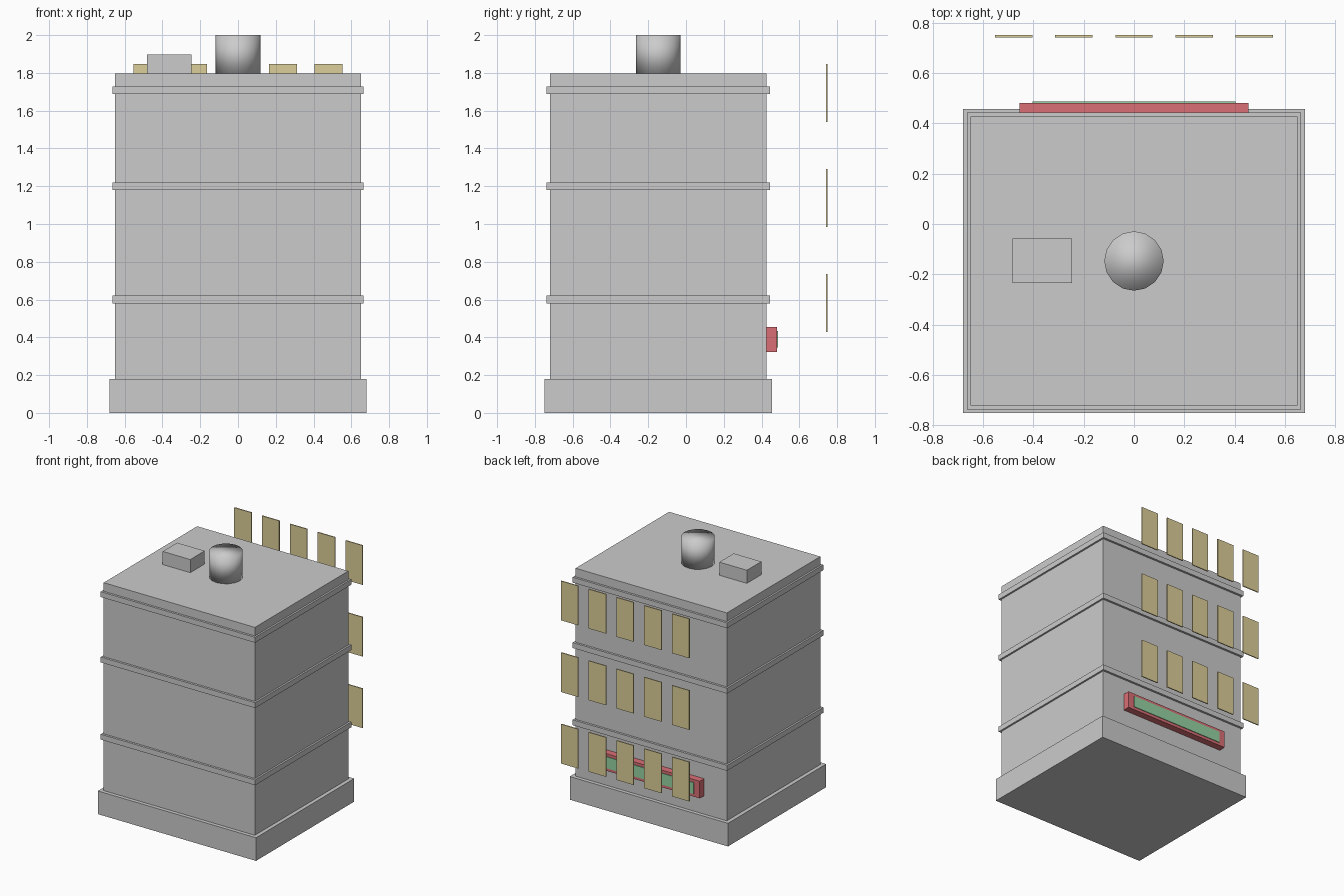
import bpy

if "Cube" in bpy.data.objects:
    bpy.data.objects.remove(bpy.data.objects["Cube"])

CY = -0.147  # centre line of the building in y


def material(name, rgb):
    m = bpy.data.materials.new(name)
    m.diffuse_color = (*rgb, 1)
    m.use_nodes = True
    m.node_tree.nodes["Principled BSDF"].inputs["Base Color"].default_value = m.diffuse_color
    return m


tan = material("tan", (0.72, 0.62, 0.32))
red = material("red", (0.70, 0.16, 0.18))
green = material("green", (0.30, 0.65, 0.36))


def box(name, x, y, z, mat=None):
    """Axis-aligned box from (min, max) ranges."""
    r = (x, y, z)
    bpy.ops.mesh.primitive_cube_add(size=1, location=[(a + b) / 2 for a, b in r])
    o = bpy.context.object
    o.name = name
    o.scale = [b - a for a, b in r]
    bpy.ops.object.transform_apply(location=False, rotation=False, scale=True)
    if mat:
        o.data.materials.append(mat)
    return o


def slab(name, hx, hy, z):
    """Box centred on the building's axis."""
    return box(name, (-hx, hx), (CY - hy, CY + hy), z)


# Base, main block and floor bands
slab("base_plinth", 0.68, 0.603, (0, 0.18))
slab("main_block", 0.65, 0.574, (0.18, 1.796))
for i, z in enumerate((0.60, 1.20, 1.708)):
    slab(f"floor_band_{i + 1}", 0.664, 0.591, (z - 0.021, z + 0.021))

# Roof equipment
box("roof_vent_box", (-0.483, -0.246), (-0.235, -0.058), (1.796, 1.898))
bpy.ops.mesh.primitive_cylinder_add(vertices=16, radius=0.118, depth=0.204,
                                    location=(0, CY, 1.898))
bpy.context.object.name = "roof_tank"
bpy.ops.object.shade_smooth()

# Sign on the back wall
box("sign_box", (-0.455, 0.455), (0.427, 0.481), (0.323, 0.456), red)
box("sign_panel", (-0.404, 0.404), (0.475, 0.486), (0.345, 0.434), green)

# Window panes floating behind the back wall
for row, z in enumerate((0.581, 1.137, 1.694)):
    for col in range(5):
        x = (col - 2) * 0.239
        box(f"window_{row + 1}_{col + 1}", (x - 0.074, x + 0.074),
            (0.742, 0.75), (z - 0.153, z + 0.153), tan)
